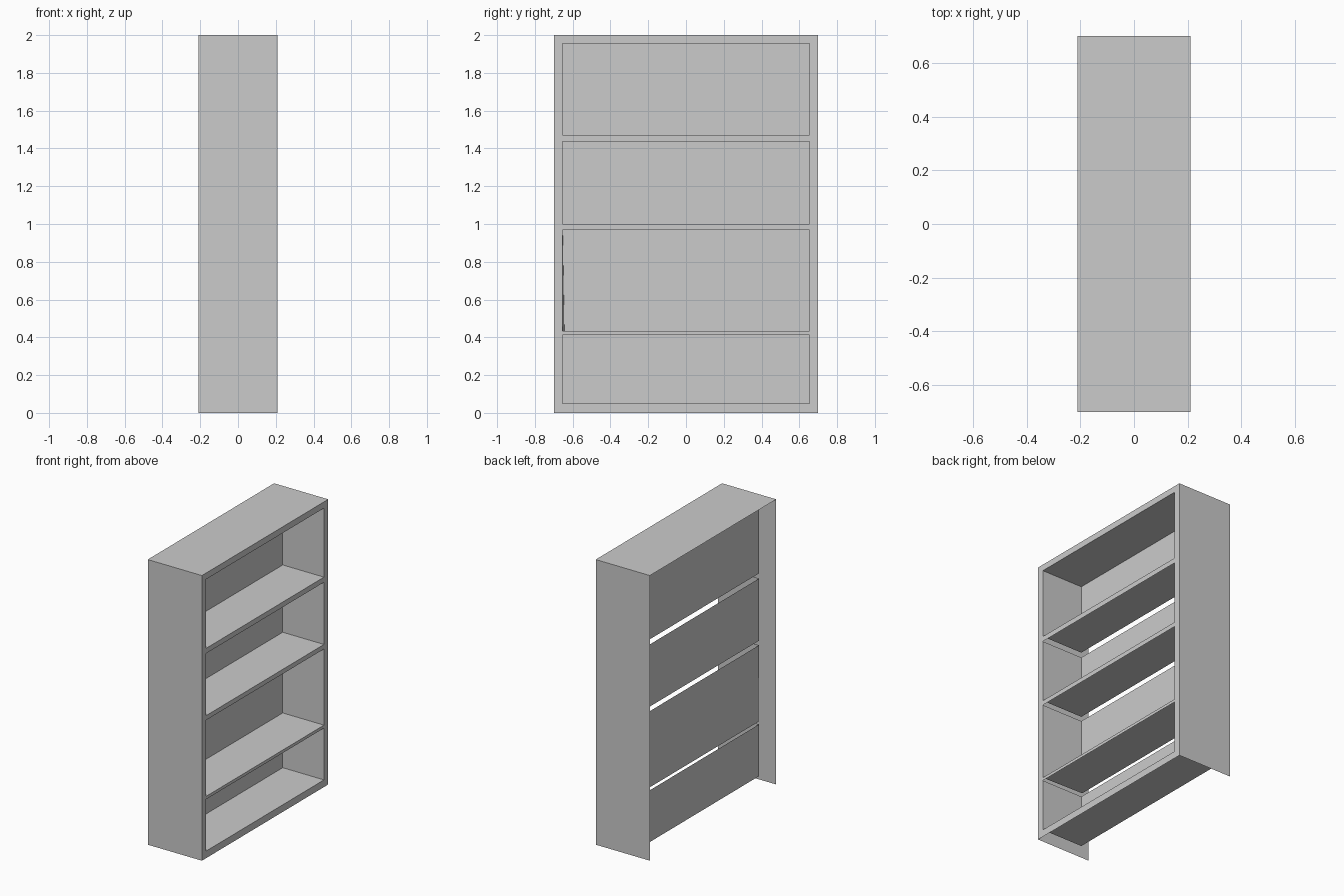
import bpy, bmesh
from mathutils import Vector

if "Cube" in bpy.data.objects:
    bpy.data.objects.remove(bpy.data.objects["Cube"])

FRONT, BACK, REAR = 0.21, -0.21, -0.11     # open face, rear edge, compartment backs
HALF_W, IN_W, HEIGHT = 0.70, 0.653, 2.0
BAYS = [(0.05, 0.413), (0.434, 0.968), (1.0, 1.436), (1.472, 1.956)]


def finish(bm, name):
    mesh = bpy.data.meshes.new(name)
    bm.to_mesh(mesh)
    bm.free()
    obj = bpy.data.objects.new(name, mesh)
    bpy.context.collection.objects.link(obj)
    return obj


def shell(name, lo, hi, open_sides, inward=False):
    """Thin box with the faces pointing along open_sides removed."""
    bm = bmesh.new()
    bmesh.ops.create_cube(bm, size=1)
    for v in bm.verts:
        v.co = Vector([lo[i] + (v.co[i] + 0.5) * (hi[i] - lo[i]) for i in range(3)])
    bm.normal_update()
    gone = [f for f in bm.faces if any(f.normal.dot(Vector(s)) > 0.9 for s in open_sides)]
    bmesh.ops.delete(bm, geom=gone, context='FACES')
    if inward:
        bmesh.ops.reverse_faces(bm, faces=bm.faces)
    return finish(bm, name)


# Outer sides and top, open at the front, rear and bottom
shell("outer_case", (BACK, -HALF_W, 0), (FRONT, HALF_W, HEIGHT),
      [(1, 0, 0), (-1, 0, 0), (0, 0, -1)])

# Flat face frame: a grid of cells with the bay openings left out
bm = bmesh.new()
ys = [-HALF_W, -IN_W, IN_W, HALF_W]
zs = [0] + [z for bay in BAYS for z in bay] + [HEIGHT]
grid = [[bm.verts.new((FRONT, y, z)) for y in ys] for z in zs]
for r in range(len(zs) - 1):
    for c in range(3):
        if c == 1 and r % 2 == 1:
            continue
        bm.faces.new((grid[r][c], grid[r][c + 1], grid[r + 1][c + 1], grid[r + 1][c]))
bmesh.ops.dissolve_limit(bm, angle_limit=0.01, verts=bm.verts, edges=bm.edges)
finish(bm, "face_frame")

# Compartments: floor, two sides and back; only the top one has a ceiling
for i, (z0, z1) in enumerate(BAYS):
    sides = [(1, 0, 0)] + ([(0, 0, 1)] if i < 3 else [])
    bay = shell(f"compartment_{i + 1}", (REAR, -IN_W, z0), (FRONT, IN_W, z1), sides, True)
    if i == 1:
        # slightly skewed lower rear corner
        for v in bay.data.vertices:
            if v.co.x < 0 and v.co.y < 0 and v.co.z < 0.5:
                v.co.y += 0.009
